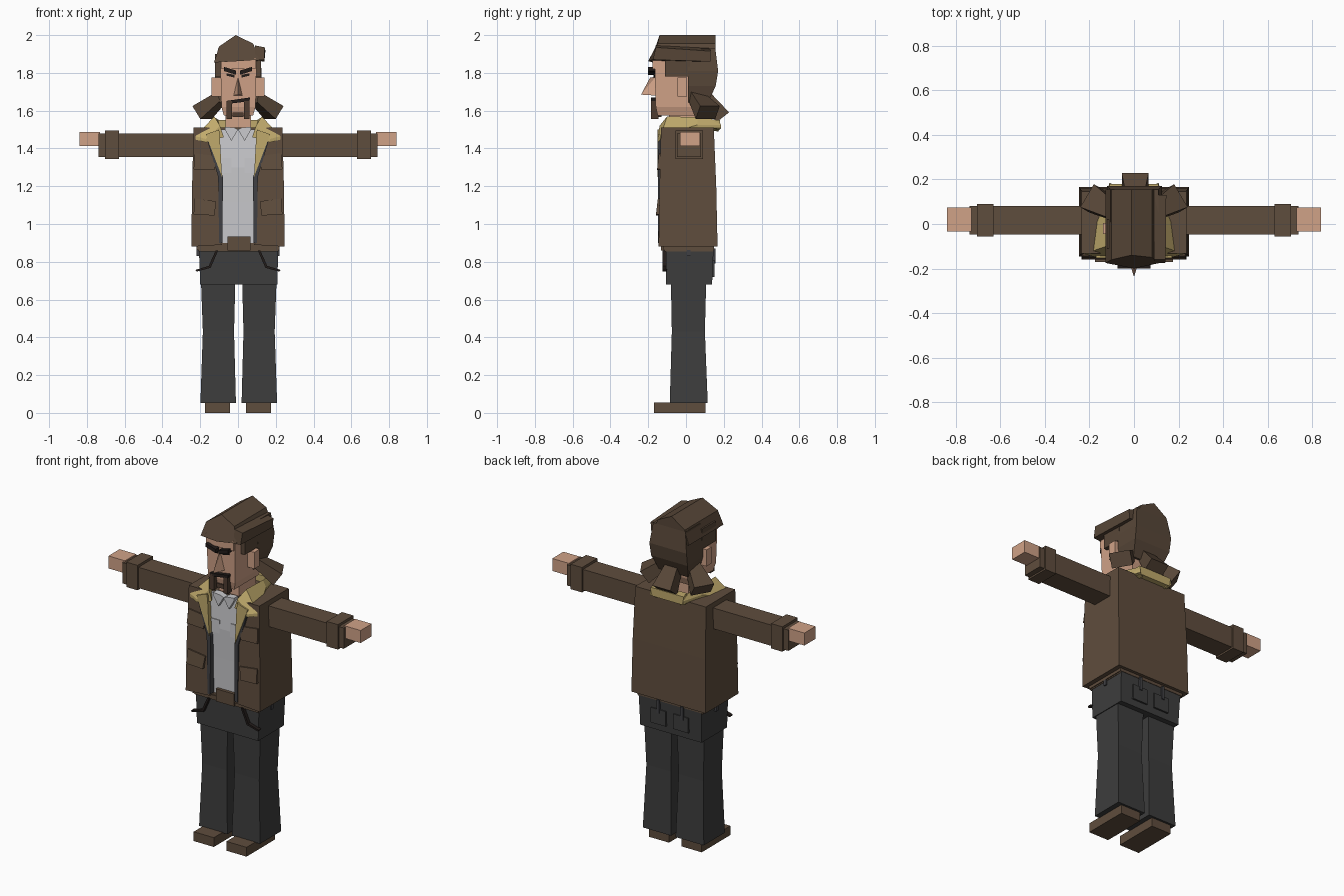
import bpy, bmesh, math
from mathutils import Vector

if "Cube" in bpy.data.objects:
    bpy.data.objects.remove(bpy.data.objects["Cube"])


def mat(name, r, g, b):
    m = bpy.data.materials.new(name)
    m.diffuse_color = [(c / 255 / 12.92 if c < 11 else ((c / 255 + 0.055) / 1.055) ** 2.4) for c in (r, g, b)] + [1]
    m.use_nodes = True
    m.node_tree.nodes["Principled BSDF"].inputs["Base Color"].default_value = m.diffuse_color
    return m


JACKET = mat("brown", 95, 77, 61)
HAIR = mat("hair_brown", 88, 71, 56)
SKIN = mat("skin", 208, 162, 135)
PANTS = mat("charcoal", 61, 61, 61)
SHIRT = mat("pale_grey", 202, 202, 205)
FUR = mat("tan", 192, 170, 108)
LINING = mat("dark_grey", 64, 64, 68)
BLACK = mat("near_black", 34, 28, 26)
BEARD = mat("beard_brown", 78, 60, 48)


def build(name, verts, faces, m):
    bm = bmesh.new()
    vs = [bm.verts.new(v) for v in verts]
    for f in faces:
        bm.faces.new([vs[i] for i in f])
    bmesh.ops.recalc_face_normals(bm, faces=bm.faces)
    me = bpy.data.meshes.new(name)
    bm.to_mesh(me)
    bm.free()
    me.materials.append(m)
    ob = bpy.data.objects.new(name, me)
    bpy.context.collection.objects.link(ob)
    return ob


def skin_rings(name, rings, m):
    """Join equal-sized rings of points and cap both ends."""
    n = len(rings[0])
    faces = [list(range(n)), list(range((len(rings) - 1) * n, len(rings) * n))]
    for k in range(len(rings) - 1):
        for i in range(n):
            j = (i + 1) % n
            faces.append([k * n + i, k * n + j, (k + 1) * n + j, (k + 1) * n + i])
    return build(name, [p for r in rings for p in r], faces, m)


def loft(name, levels, m):
    """Stack of rectangles: (z, x0, x1, y0, y1)."""
    return skin_rings(name, [[(a, c, z), (b, c, z), (b, d, z), (a, d, z)] for z, a, b, c, d in levels], m)


def box(name, x0, x1, y0, y1, z0, z1, m):
    return loft(name, [(z0, x0, x1, y0, y1), (z1, x0, x1, y0, y1)], m)


def plate(name, pts, y0, y1, m):
    """Outline in x, z pushed through a depth range."""
    return skin_rings(name, [[(x, y, z) for x, z in pts] for y in (y0, y1)], m)


def flip(pts, s):
    return [(p[0] * s, *p[1:]) for p in pts]


def sbox(name, s, x0, x1, *rest):
    box(name, min(s * x0, s * x1), max(s * x0, s * x1), *rest)


# Head, neck, nose
loft("head", [(1.575, -.075, .08, -.15, .08), (1.62, -.088, .093, -.16, .1),
              (1.80, -.092, .097, -.165, .12), (1.90, -.092, .097, -.165, .12)], SKIN)
box("neck", -.065, .07, -.09, .07, 1.46, 1.6, SKIN)
build("nose", [(0, -.16, 1.78), (-.024, -.16, 1.68), (.024, -.16, 1.68), (0, -.238, 1.685), (0, -.19, 1.775)],
      [(0, 1, 3, 4), (0, 4, 3, 2), (1, 2, 3), (0, 2, 1)], SKIN)
box("forehead", -.088, .093, -.178, -.16, 1.82, 1.88, SKIN)

for s, side in ((-1, "left"), (1, "right")):
    # Face details
    plate(side + "_brow", flip([(.01, 1.79), (.075, 1.81), (.075, 1.832), (.01, 1.812)], s), -.2, -.16, BLACK)
    plate(side + "_eye", flip([(.018, 1.775), (.06, 1.785), (.06, 1.797), (.018, 1.79)], s), -.172, -.16, BLACK)
    sbox(side + "_moustache", s, .032, .06, -.185, -.145, 1.555, 1.65, BEARD)
    sbox(side + "_ear", s, .085, .14, -.045, .005, 1.675, 1.775, SKIN)
    sbox(side + "_sideburn", s, .085, .122, -.11, .02, 1.78, 1.9, HAIR)
plate("moustache_top", [(-.06, 1.635), (.06, 1.65), (.065, 1.67), (-.06, 1.652)], -.185, -.155, BLACK)
box("goatee", -.03, .03, -.162, -.13, 1.566, 1.59, BEARD)

# Hair: ridged top with a raked front, back block, side roll
top = [(-.127, 1.855), (-.1, 1.94), (-.012, 2.0), (.08, 1.955), (.115, 1.87)]
front = [-.175, -.16, -.14, -.15, -.175]
skin_rings("hair_top", [
    [(x, y, z) for (x, z), y in zip(top, front)] + [(0, -.2, 1.862)],
    [(x, .155, z) for x, z in top] + [(0, .155, 1.862)]], HAIR)
loft("hair_back", [(1.64, -.095, .1, .01, .115), (1.73, -.12, .122, .01, .157),
                   (1.81, -.122, .125, .01, .17), (1.93, -.105, .11, .01, .155)], HAIR)
skin_rings("hair_roll", [[(.09, -.175, 1.865), (.14, -.175, 1.87), (.142, -.16, 1.935), (.09, -.16, 1.945)],
                         [(.09, .13, 1.865), (.14, .13, 1.86), (.145, .13, 1.915), (.09, .13, 1.93)]], HAIR)


def lock(name, start, end, w):
    """Tapered square lock of hair, wider at its tip."""
    a, b = Vector(start), Vector(end)
    d = (b - a).normalized()
    u = d.cross(Vector((0, 0, 1))).normalized()
    v = u.cross(d)
    rings = []
    for p, k in ((a, .6), (b, 1)):
        rings.append([p + u * (i * w * k) + v * (j * .042 * k) for i, j in ((-1, -1), (1, -1), (1, 1), (-1, 1))])
    skin_rings(name, rings, HAIR)


lock("hair_lock_middle", (0.005, .09, 1.70), (.005, .195, 1.565), .06)
lock("hair_lock_left", (-.08, .05, 1.68), (-.19, .115, 1.59), .06)
lock("hair_lock_right", (.08, .05, 1.68), (.19, .115, 1.59), .06)

# Jacket body and shirt
loft("jacket_body", [(.88, -.247, .247, -.105, .167), (1.2, -.243, .243, -.105, .16),
                     (1.51, -.235, .235, -.1, .147)], JACKET)
box("jacket_hem", -.22, .22, -.12, .148, .862, .885, JACKET)
loft("shirt", [(.9, -.1, .1, -.112, -.08), (1.12, -.11, .11, -.118, -.08),
               (1.3, -.14, .14, -.125, -.08), (1.5, -.13, .13, -.115, -.08)], SHIRT)
box("belt", -.21, .215, -.115, .145, .855, .9, JACKET)
box("buckle", -.055, .065, -.132, -.1, .86, .935, JACKET)

for s, side in ((-1, "left"), (1, "right")):
    # Open front panels with dark edge strips
    out = [(.247, .88), (.243, 1.2), (.235, 1.51), (.15, 1.51), (.098, 1.25), (.1, .92), (.085, .89)]
    skin_rings(side + "_front_panel", [
        flip([(x, -.145 + .025 * max(0, z - 1.0), z) for x, z in out], s),
        flip([(x, -.098, z) for x, z in out], s)], JACKET)
    plate(side + "_lining_edge", flip([(.082, .9), (.1, .9), (.105, 1.25), (.165, 1.45), (.15, 1.45), (.08, 1.25)], s),
          -.148, -.105, LINING)
    # Lapel and fleece collar
    plate(side + "_lapel", flip([(.085, 1.25), (.15, 1.42), (.17, 1.475), (.1, 1.5), (.095, 1.44)], s),
          -.152, -.125, FUR)
    inner = [(.095, -.14, 1.52), (.125, -.10, 1.57), (.125, .06, 1.565), (.10, .17, 1.55)]
    outer = [(.17, -.15, 1.45), (.225, -.135, 1.465), (.145, .06, 1.525), (.11, .185, 1.525)]
    skin_rings(side + "_collar", [flip([i, o, (o[0], o[1], o[2] - .018), (i[0] - .02, i[1], i[2] - .06)], s)
                                  for i, o in zip(inner, outer)], FUR)
    # Shirt collar points and shirt pocket
    plate(side + "_shirt_collar", flip([(0, 1.5), (.035, 1.44), (.07, 1.5), (.07, 1.515), (.02, 1.51)], s),
          -.138, -.1, SHIRT)
    sbox(side + "_shirt_pocket", s, .035, .09, -.127, -.115, 1.27, 1.35, SHIRT)
    # Jacket pockets with slanted flaps
    for n, z, dy in (("chest", 1.29, 0), ("lower", 1.05, -.006)):
        pts = [(.235, z), (.125, z - .005), (.115, z + .07), (.23, z + .085)]
        skin_rings(f"{side}_{n}_pocket", [
            flip([(x, -.153 + dy if i < 2 else -.143 + dy, zz) for i, (x, zz) in enumerate(pts)], s),
            flip([(x, -.125, zz) for x, zz in pts], s)], JACKET)
    # Sleeve, cuff, hand
    sbox(side + "_sleeve", s, .2, .738, -.047, .08, 1.355, 1.48, JACKET)
    sbox(side + "_cuff", s, .63, .705, -.056, .09, 1.345, 1.495, JACKET)
    sbox(side + "_hand", s, .73, .84, -.033, .073, 1.412, 1.487, SKIN)

    # Leg with flare, and shoe
    def leg(z, a, b, c, d):
        p, q = sorted((.004 + s * a, .004 + s * b))
        return z, p, q, c, d
    loft(side + "_leg", [leg(.053, .015, .203, -.086, .115), leg(.43, .025, .19, -.075, .1),
                         leg(.7, .018, .2, -.08, .107)], PANTS)
    sbox(side + "_shoe", s, .042, .176, -.17, .102, 0, .056, JACKET)
    # Trouser pocket edge and belt loops
    plate(side + "_trouser_pocket", flip([(.22, .748), (.145, .768), (.105, .86), (.118, .86), (.155, .778), (.225, .757)], s),
          -.125, -.1, BLACK)
    sbox(side + "_back_loop", s, .07, .088, .13, .156, .79, .87, LINING)
    sbox(side + "_side_loop", s, .2, .22, .005, .025, .83, .88, LINING)

# Hips and back pockets
loft("hips", [(.68, -.2, .208, -.105, .138), (.87, -.207, .213, -.105, .146)], PANTS)
box("collar_back", -.11, .11, .13, .18, 1.5, 1.55, FUR)
for x in (-.12, .03):
    box("back_pocket", x, x + .1, .13, .15, .72, .81, PANTS)
